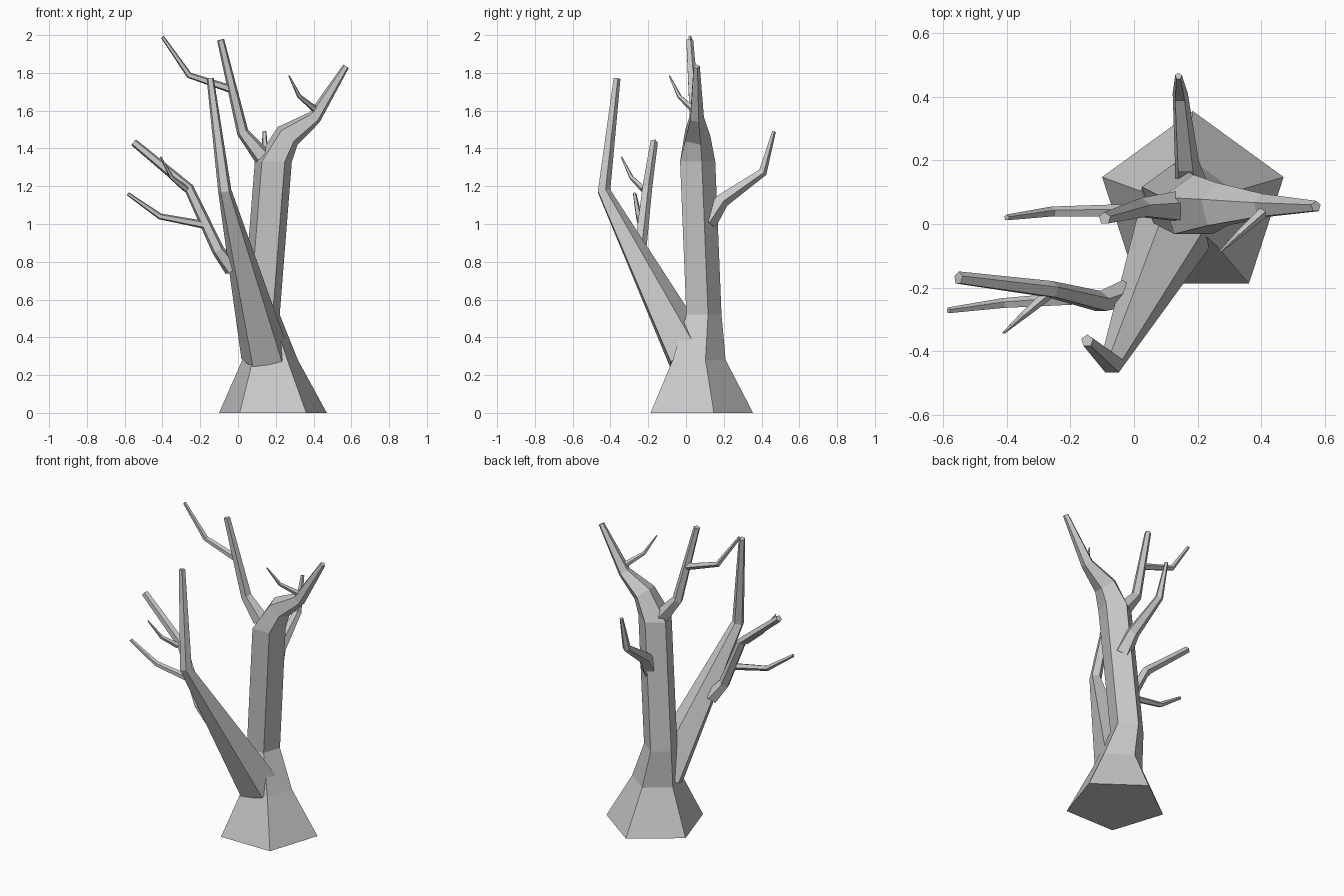
import bpy, bmesh, math
from mathutils import Vector

cube = bpy.data.objects.get("Cube")
if cube:
    bpy.data.objects.remove(cube, do_unlink=True)

SIDES = 5
bark = bpy.data.materials.new("grey_bark")
bark.use_nodes = True
GREY = (0.58, 0.58, 0.58, 1)
bark.diffuse_color = GREY
bark.node_tree.nodes["Principled BSDF"].inputs["Base Color"].default_value = GREY


def limb(name, path, level_rings=0):
    """Tapered five-sided tube along (x, y, z, radius) points, capped at both ends."""
    pts = [Vector(p[:3]) for p in path]
    last = len(pts) - 1
    bm = bmesh.new()
    rings = []
    for i, centre in enumerate(pts):
        tangent = Vector()
        if i < level_rings:
            tangent = Vector((0, 0, 1))
        else:
            if i > 0:
                tangent += (centre - pts[i - 1]).normalized()
            if i < last:
                tangent += (pts[i + 1] - centre).normalized()
            tangent.normalize()
        # One corner of each ring points to the back
        back = Vector((0, 1, 0))
        back = (back - tangent * back.dot(tangent)).normalized()
        side = back.cross(tangent)
        ring = []
        for k in range(SIDES):
            a = -math.tau * k / SIDES
            offset = back * math.cos(a) + side * math.sin(a)
            ring.append(bm.verts.new(centre + offset * path[i][3]))
        rings.append(ring)
    for low, high in zip(rings, rings[1:]):
        for k in range(SIDES):
            n = (k + 1) % SIDES
            bm.faces.new((low[k], low[n], high[n], high[k]))
    bm.faces.new(rings[0])
    bm.faces.new(rings[-1])
    bmesh.ops.recalc_face_normals(bm, faces=bm.faces)
    mesh = bpy.data.meshes.new(name)
    bm.to_mesh(mesh)
    bm.free()
    mesh.materials.append(bark)
    obj = bpy.data.objects.new(name, mesh)
    bpy.context.collection.objects.link(obj)
    return obj


# Flared trunk that bends into the left crown limb
limb("trunk", [(.185, .055, 0, .30), (.17, .055, .28, .155), (.123, .085, .52, .103),
               (.187, .052, 1.33, .103), (.263, .055, 1.467, .074),
               (.405, .055, 1.565, .04), (.572, .055, 1.835, .018)], level_rings=4)
limb("left_crown_twig", [(.405, .035, 1.61, .018), (.325, -.035, 1.675, .012),
                         (.27, -.088, 1.785, .004)])

# Upright crown limb and its twig
limb("right_crown_limb", [(.13, .052, 1.355, .05), (.025, .05, 1.485, .033),
                          (-.092, .018, 1.975, .02)])
limb("right_crown_twig", [(-.04, .04, 1.715, .022), (-.258, .038, 1.787, .017),
                          (-.40, .02, 1.99, .01)])

# Rear branch
limb("back_branch", [(.18, .11, 1.01, .055), (.165, .19, 1.125, .04),
                     (.145, .405, 1.275, .025), (.14, .465, 1.49, .011)])

# Big limb leaning forward
limb("front_limb", [(.145, .015, .30, .133), (-.07, -.437, 1.175, .037),
                    (-.147, -.367, 1.77, .02)])

# Side branch of the front limb, with two twigs
limb("side_branch", [(-.03, -.22, .76, .045), (-.105, -.245, .86, .035),
                     (-.26, -.207, 1.19, .028), (-.552, -.17, 1.432, .021)])
limb("side_lower_twig", [(-.175, -.235, .995, .022), (-.413, -.25, 1.04, .017),
                         (-.583, -.272, 1.16, .01)])
limb("side_upper_twig", [(-.275, -.225, 1.185, .018), (-.35, -.288, 1.245, .012),
                         (-.41, -.342, 1.355, .004)])
